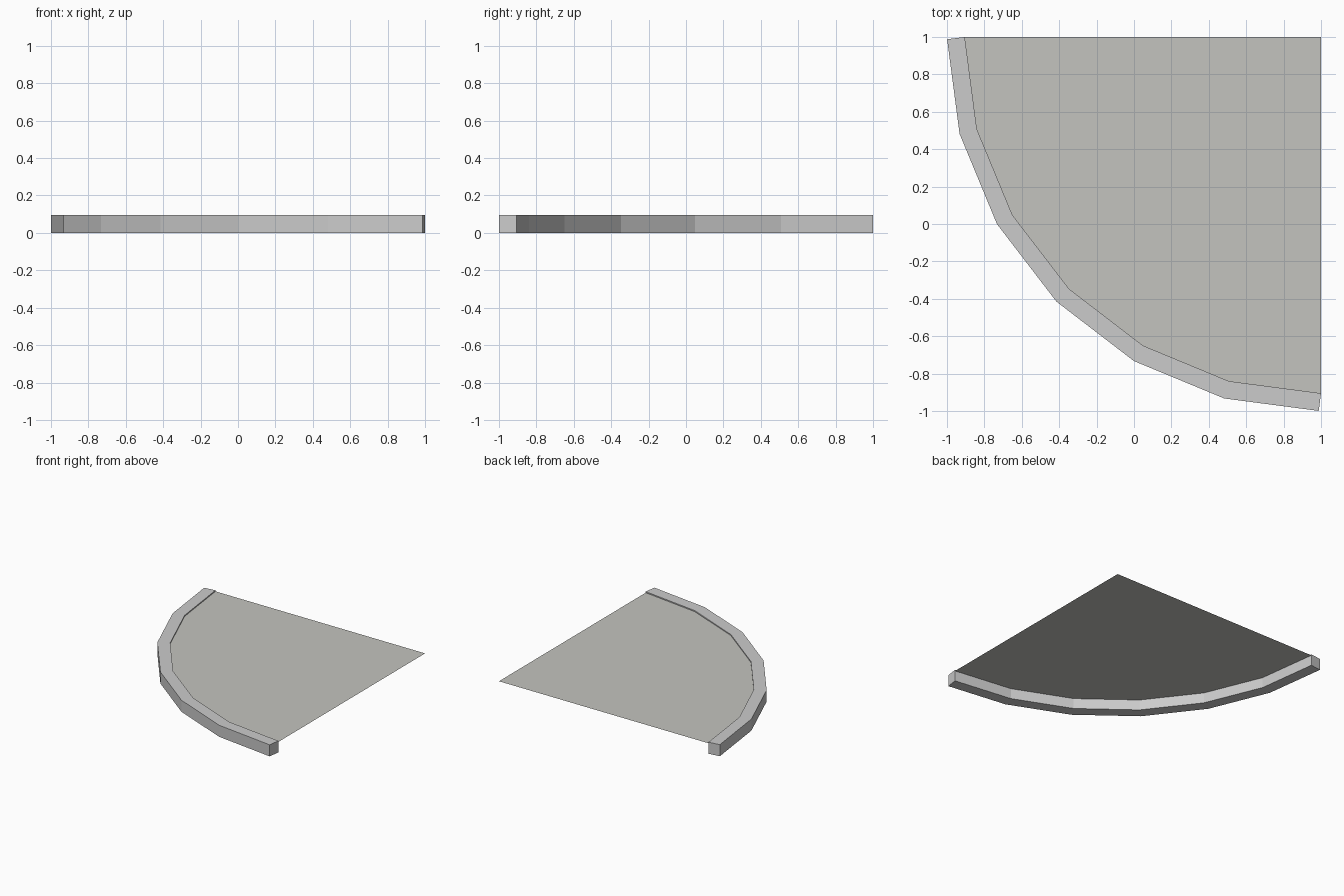
import bpy, bmesh
from math import cos, sin, pi
from mathutils import Vector

if "Cube" in bpy.data.objects:
    bpy.data.objects.remove(bpy.data.objects["Cube"])

CENTRE = Vector((1.0, 1.0, 0.0))
SEGS = 6
R_IN, WIDTH, HEIGHT, FLOOR_Z = 1.905, 0.095, 0.095, 0.086
STEP = pi / 2 / SEGS


def polar(r, a, z):
    return CENTRE + Vector((-r * cos(a), -r * sin(a), z))


def finish(name, bm):
    bmesh.ops.recalc_face_normals(bm, faces=bm.faces)
    mesh = bpy.data.meshes.new(name)
    bm.to_mesh(mesh)
    bm.free()
    obj = bpy.data.objects.new(name, mesh)
    bpy.context.collection.objects.link(obj)
    return obj


# Raised rim: square section swept along the arc, mitred joints, square-cut ends
bm = bmesh.new()
rings = []
for i in range(SEGS + 1):
    a = i * STEP
    # offset direction: end segments use their own normal, joints use the mitre
    if i == 0:
        n, w = a + STEP / 2, WIDTH
    elif i == SEGS:
        n, w = a - STEP / 2, WIDTH
    else:
        n, w = a, WIDTH / cos(STEP / 2)
    off = Vector((-w * cos(n), -w * sin(n), 0))
    lo, hi = polar(R_IN, a, 0), polar(R_IN, a, HEIGHT)
    rings.append([bm.verts.new(p) for p in (lo, lo + off, hi + off, hi)])
for r0, r1 in zip(rings, rings[1:]):
    for k in range(4):
        j = (k + 1) % 4
        bm.faces.new((r0[k], r0[j], r1[j], r1[k]))
bm.faces.new(rings[0])
bm.faces.new(rings[-1])
finish("curved_rim", bm)

# Flat quarter-circle panel, just below the top of the rim
bm = bmesh.new()
pts = [CENTRE + Vector((0, 0, FLOOR_Z))]
pts += [polar(R_IN, i * STEP, FLOOR_Z) for i in range(SEGS + 1)]
face = bm.faces.new([bm.verts.new(p) for p in pts])
panel = finish("floor_panel", bm)
if panel.data.polygons[0].normal.z < 0:
    panel.data.flip_normals()
mat = bpy.data.materials.new("warm_grey")
mat.diffuse_color = (0.55, 0.55, 0.52, 1)
mat.use_nodes = True
mat.node_tree.nodes["Principled BSDF"].inputs["Base Color"].default_value = mat.diffuse_color
panel.data.materials.append(mat)
